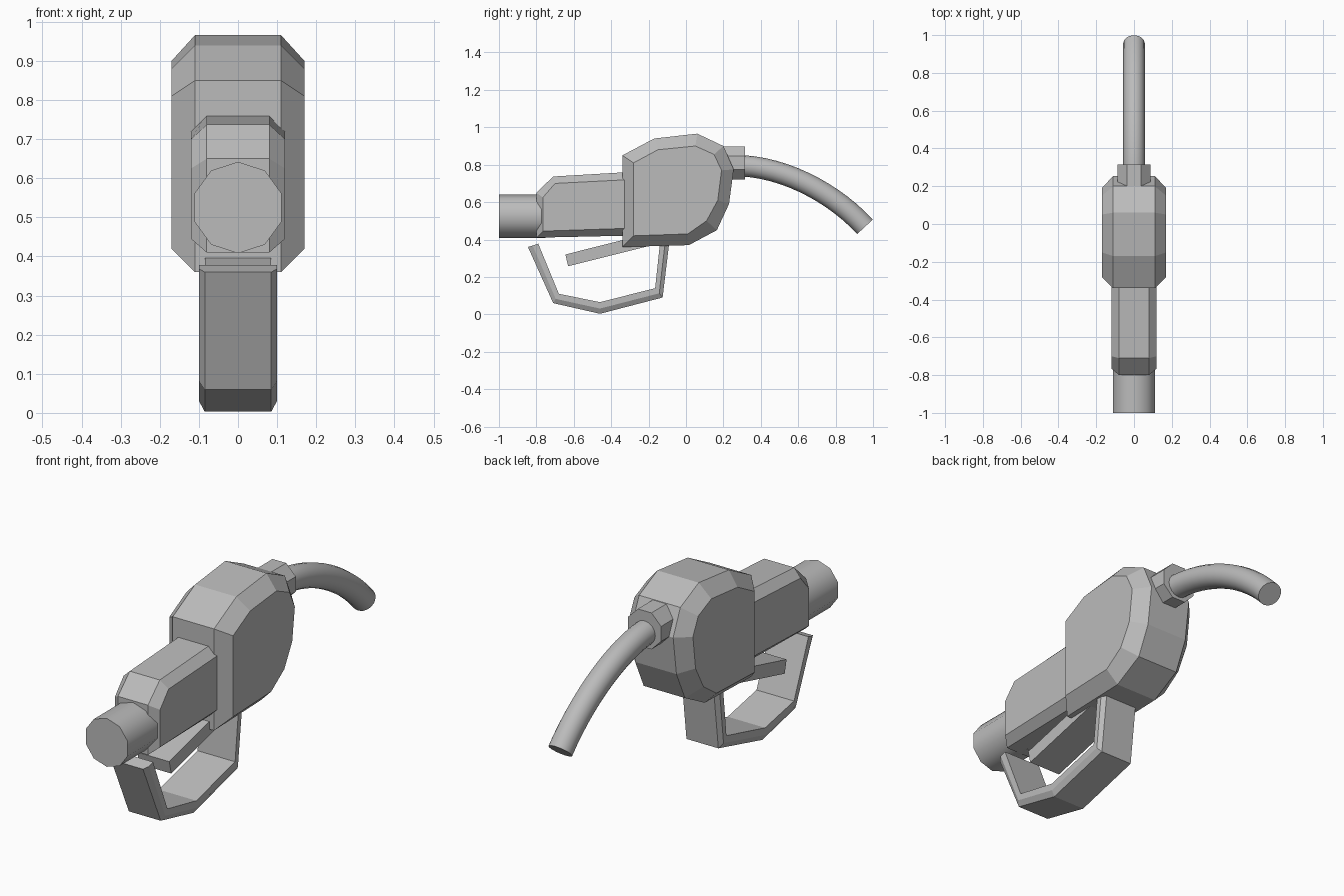
import bpy, bmesh, math
from mathutils import Vector

cube = bpy.data.objects.get("Cube")
if cube:
    bpy.data.objects.remove(cube, do_unlink=True)

grey = bpy.data.materials.new("plain_grey")
grey.use_nodes = True
COLOUR = (0.5, 0.5, 0.5, 1)
grey.diffuse_color = COLOUR
grey.node_tree.nodes["Principled BSDF"].inputs["Base Color"].default_value = COLOUR


def loft(name, rings, smooth=False):
    """Skin a list of equal closed rings of 3D points and cap both ends."""
    bm = bmesh.new()
    rows = [[bm.verts.new(p) for p in ring] for ring in rings]
    for a, b in zip(rows, rows[1:]):
        for i in range(len(a)):
            j = (i + 1) % len(a)
            bm.faces.new((a[i], a[j], b[j], b[i]))
    bm.faces.new(rows[0])
    bm.faces.new(rows[-1])
    bmesh.ops.recalc_face_normals(bm, faces=bm.faces)
    mesh = bpy.data.meshes.new(name)
    bm.to_mesh(mesh)
    bm.free()
    mesh.materials.append(grey)
    obj = bpy.data.objects.new(name, mesh)
    bpy.context.collection.objects.link(obj)
    if smooth:
        bpy.ops.object.select_all(action='DESELECT')
        obj.select_set(True)
        bpy.context.view_layer.objects.active = obj
        bpy.ops.object.shade_smooth_by_angle(angle=math.radians(40))
    return obj


def side_ring(x, profile):
    return [(x, y, z) for y, z in profile]


def bevelled_slab(name, outer, inner, core, half):
    """Side profile with a smaller profile on each flank."""
    return loft(name, [side_ring(-half, inner), side_ring(-core, outer),
                       side_ring(core, outer), side_ring(half, inner)])


def disc(centre, direction, radius, sides, start=0.0):
    """Ring around a direction lying in the YZ plane."""
    across = Vector((1, 0, 0))
    up = across.cross(Vector(direction).normalized())
    ring = []
    for i in range(sides):
        a = start + math.tau * i / sides
        ring.append(Vector(centre) + radius * (math.cos(a) * across + math.sin(a) * up))
    return ring


# Main housing
bevelled_slab("main_body",
              [(-.34, .36), (-.34, .85), (-.17, .94), (.06, .966), (.20, .90),
               (.255, .775), (.23, .59), (.165, .45), (.015, .37)],
              [(-.28, .42), (-.28, .81), (-.15, .88), (.05, .90), (.15, .855),
               (.19, .77), (.17, .61), (.11, .50), (.01, .43)], .11, .17)

# Grip running forward from the housing
bevelled_slab("grip",
              [(-.80, .41), (-.80, .65), (-.71, .737), (-.25, .764), (-.25, .422)],
              [(-.765, .445), (-.765, .625), (-.70, .70), (-.25, .723), (-.25, .462)],
              .08, .12)

# Hose connector at the front
loft("hose_connector",
     [disc((0, y, .525), (0, 1, 0), .117, 10, math.pi / 2) for y in (-1, -.75)], True)

# Octagonal collar at the back
loft("spout_collar",
     [disc((0, y, .81), (0, 1, 0), .095, 8, math.pi / 8) for y in (.15, .315)])

# Curved spout
p0, p1, p2, p3 = [Vector((0, y, z)) for y, z in
                  ((.25, .795), (.50, .80), (.78, .66), (.957, .468))]
spout = []
STEPS = 14
for k in range(STEPS + 1):
    t = k / STEPS
    s = 1 - t
    centre = s**3 * p0 + 3 * s * s * t * p1 + 3 * s * t * t * p2 + t**3 * p3
    tangent = s * s * (p1 - p0) + 2 * s * t * (p2 - p1) + t * t * (p3 - p2)
    spout.append(disc(centre, tangent, .057, 16))
loft("spout", spout, True)

# Hand guard, a folded strip with chamfered outer edges
guard_outer = [(-.845, .36), (-.71, .06), (-.46, .003), (-.125, .09), (-.085, .42)]
guard_inner = [(-.79, .378), (-.68, .11), (-.46, .065), (-.165, .14), (-.135, .42)]
guard = []
for o, i in zip(guard_outer, guard_inner):
    out, inn = Vector((0, *o)), Vector((0, *i))
    mid = out.lerp(inn, .45)
    narrow, wide = Vector((.085, 0, 0)), Vector((.10, 0, 0))
    guard.append([out - narrow, out + narrow, mid + wide, inn + wide,
                  inn - wide, mid - wide])
loft("hand_guard", guard)

# Trigger lever
lever = [(-.645, .32), (-.63, .257), (-.20, .365), (-.215, .428)]
loft("trigger_lever", [side_ring(x, lever) for x in (-.085, .085)])
